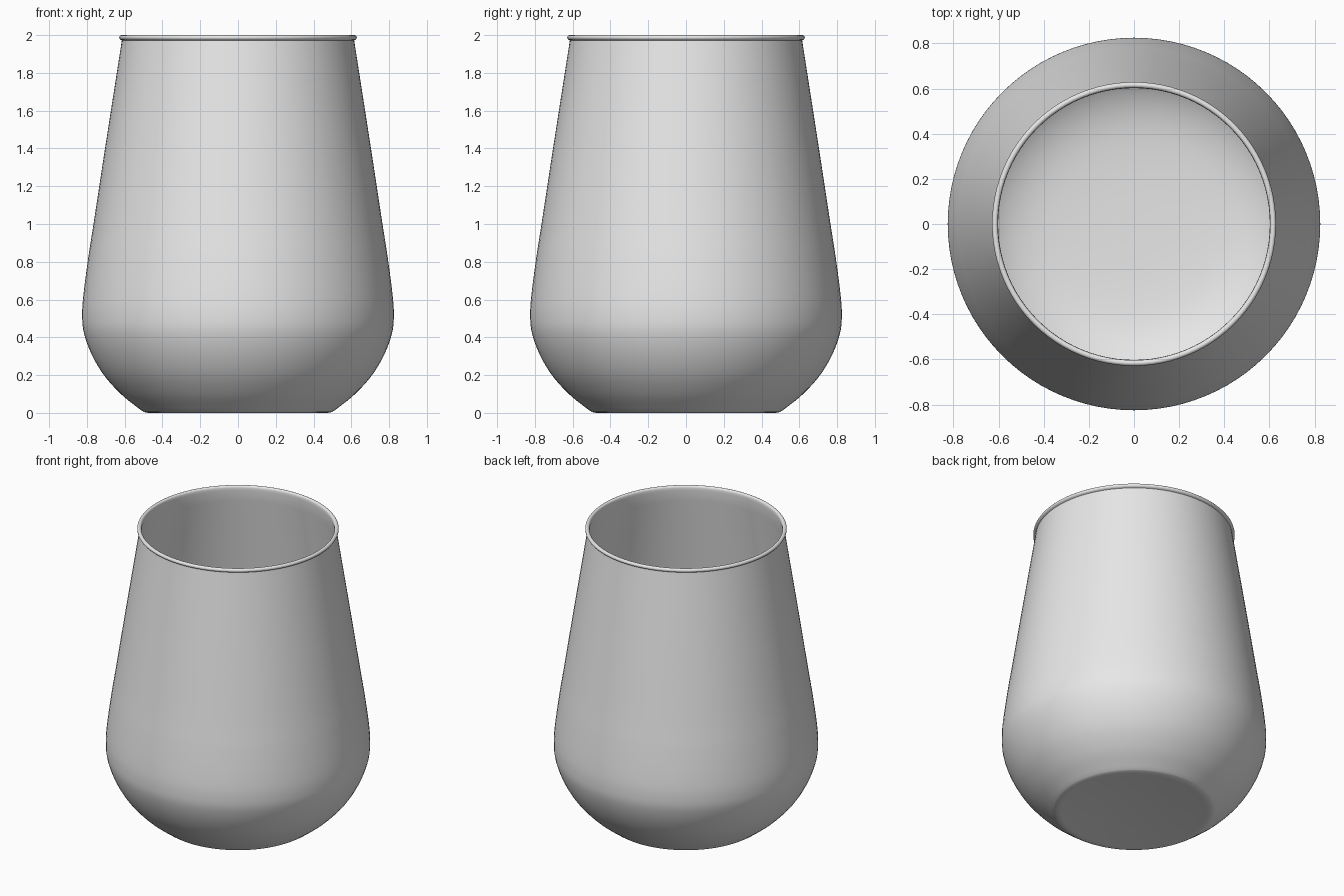
import bpy, math

if "Cube" in bpy.data.objects:
    bpy.data.objects.remove(bpy.data.objects["Cube"])

SEGMENTS = 96


def smooth_path(points, steps=5):
    """Catmull-Rom curve through profile points."""
    out = []
    for i in range(len(points) - 1):
        a, b = points[max(i - 1, 0)], points[i]
        c, d = points[i + 1], points[min(i + 2, len(points) - 1)]
        for s in range(steps):
            t = s / steps
            out.append(tuple(
                0.5 * (2 * q + (r - p) * t + (2 * p - 5 * q + 4 * r - u) * t * t
                       + (3 * q - p - 3 * r + u) * t ** 3)
                for p, q, r, u in zip(a, b, c, d)))
    return out + [points[-1]]


def lathe(name, profile, material):
    """Spin (radius, height) points around z; zero radius ends become poles."""
    verts, faces, rings = [], [], []
    for r, z in profile:
        n = 1 if r < 1e-5 else SEGMENTS
        rings.append(range(len(verts), len(verts) + n))
        verts += [(r * math.cos(2 * math.pi * k / SEGMENTS),
                   r * math.sin(2 * math.pi * k / SEGMENTS), z) for k in range(n)]
    for low, high in zip(rings, rings[1:]):
        for k in range(SEGMENTS):
            j = (k + 1) % SEGMENTS
            quad = [low[k % len(low)], low[j % len(low)],
                    high[j % len(high)], high[k % len(high)]]
            faces.append(list(dict.fromkeys(quad)))
    mesh = bpy.data.meshes.new(name)
    mesh.from_pydata(verts, [], faces)
    mesh.materials.append(material)
    obj = bpy.data.objects.new(name, mesh)
    bpy.context.collection.objects.link(obj)
    bpy.context.view_layer.objects.active = obj
    obj.select_set(True)
    bpy.ops.object.shade_smooth_by_angle(angle=math.radians(40))
    obj.select_set(False)
    return obj


glass = bpy.data.materials.new("pale grey glass")
glass.diffuse_color = (0.8, 0.8, 0.8, 1)
glass.use_nodes = True
glass.node_tree.nodes["Principled BSDF"].inputs["Base Color"].default_value = glass.diffuse_color

# Slightly hollowed underside and rounded foot
foot = smooth_path([(0, 0.02), (0.2, 0.016), (0.4, 0.005), (0.47, 0.0), (0.50, 0.006)], 4)
# Rounded belly and tapering outer wall
outside = smooth_path([(0.50, 0.006), (0.53, 0.027), (0.62, 0.1), (0.71, 0.2), (0.775, 0.31),
                       (0.815, 0.42), (0.825, 0.51), (0.819, 0.62), (0.793, 0.82),
                       (0.765, 1.0), (0.704, 1.4), (0.615, 1.972)])
# Bead around the mouth
bead = [(0.616 + 0.013 * math.cos(math.radians(a)), 1.987 + 0.013 * math.sin(math.radians(a)))
        for a in range(-70, 181, 25)]
# Inner wall and bowl floor
inside = smooth_path([(0.602, 1.972), (0.689, 1.4), (0.749, 1.0), (0.778, 0.82),
                      (0.803, 0.62), (0.808, 0.51), (0.796, 0.42), (0.755, 0.31),
                      (0.687, 0.21), (0.59, 0.125), (0.45, 0.072), (0.25, 0.05), (0, 0.045)])

lathe("tumbler", foot[:-1] + outside + bead + inside, glass)
